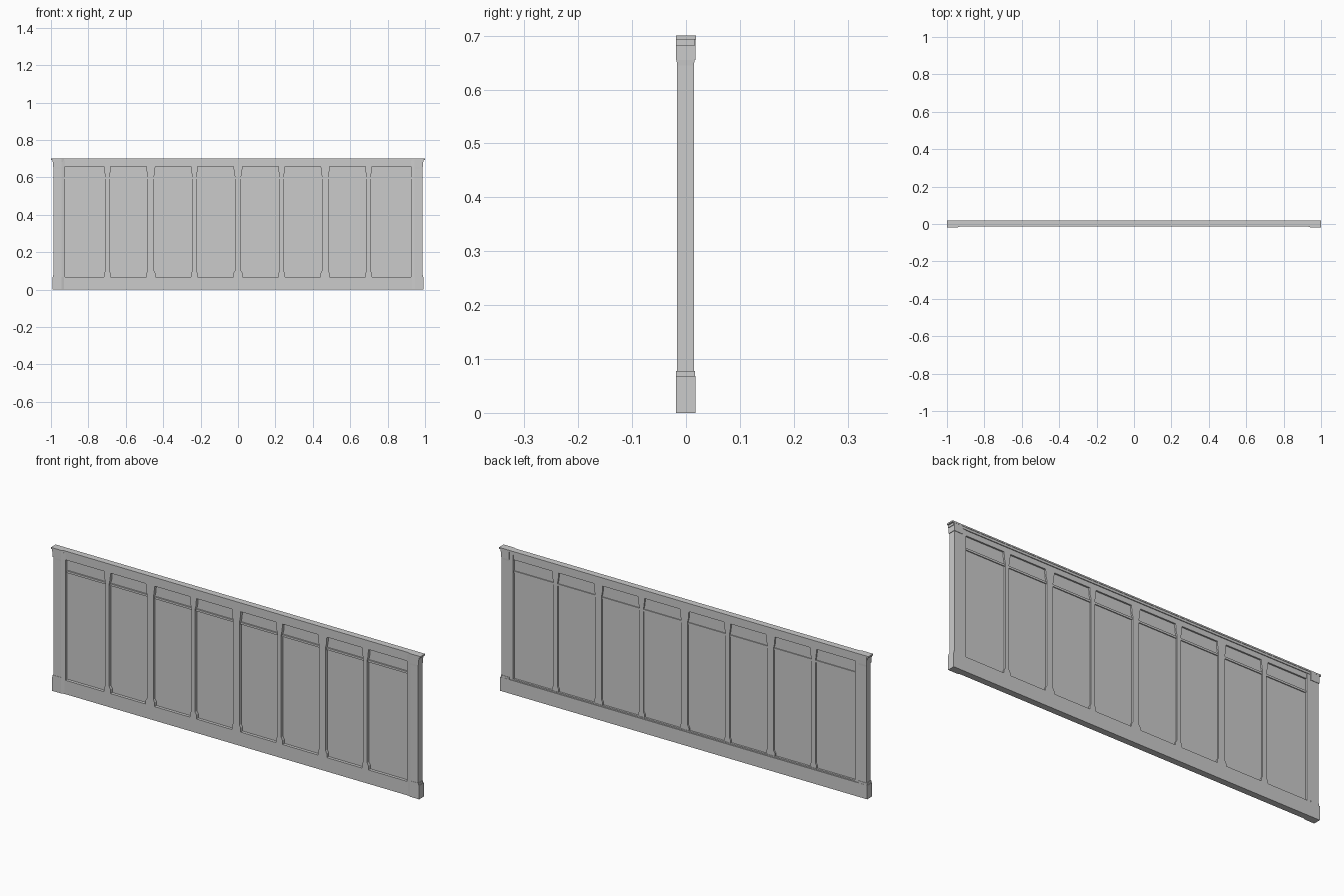
import bpy, bmesh

if "Cube" in bpy.data.objects:
    bpy.data.objects.remove(bpy.data.objects["Cube"])


def prism(name, pts, lo, hi, axis):
    """Extrude a closed 2D outline: axis 'Y' uses (x, z) points, 'Z' uses (x, y)."""
    bm = bmesh.new()

    def place(p, d):
        return (p[0], d, p[1]) if axis == 'Y' else (p[0], p[1], d)
    a = [bm.verts.new(place(p, lo)) for p in pts]
    b = [bm.verts.new(place(p, hi)) for p in pts]
    bm.faces.new(a)
    bm.faces.new(b[::-1])
    n = len(pts)
    for i in range(n):
        j = (i + 1) % n
        bm.faces.new((a[i], b[i], b[j], a[j]))
    bmesh.ops.recalc_face_normals(bm, faces=bm.faces)
    me = bpy.data.meshes.new(name)
    bm.to_mesh(me)
    bm.free()
    ob = bpy.data.objects.new(name, me)
    bpy.context.collection.objects.link(ob)
    return ob


def box(name, x0, x1, y0, y1, z0, z1):
    return prism(name, [(x0, y0), (x1, y0), (x1, y1), (x0, y1)], z0, z1, 'Z')


FRONT, BACK = -0.0135, 0.0125      # frame faces between the end pillars
EDGE = 0.925                       # inner edge of the end pillars
SILL, HEAD = 0.068, 0.657          # bottom and top of the openings


def front_plan(x, y_end, y_back):
    """Plan outline whose front steps forward at both ends."""
    return [(-x, y_end), (-0.945, y_end), (-0.93, FRONT), (0.93, FRONT),
            (0.945, y_end), (x, y_end), (x, y_back), (-x, y_back)]


# Plinth, header and top coping
prism("plinth", front_plan(0.993, -0.0183, 0.0178), 0, SILL, 'Z')
box("header", -EDGE, EDGE, FRONT, BACK, HEAD, 0.692)
prism("cornice", front_plan(0.993, -0.0183, 0.0165), 0.682, 0.693, 'Z')
prism("coping", front_plan(1.0, -0.0185, 0.0182), 0.693, 0.70, 'Z')

# End pillars: shaft, base block and flared cap
for s, side in ((-1, "left"), (1, "right")):
    shaft = [(s * 0.987, -0.017), (s * 0.945, -0.017), (s * EDGE, FRONT),
             (s * EDGE, 0.015), (s * 0.987, 0.015)]
    prism(side + "_pillar", shaft, SILL, 0.69, 'Z')
    xs = sorted((s * 0.99, s * 0.945))
    box(side + "_pillar_base", *xs, -0.0183, 0.0168, SILL, 0.078)
    cap = prism(side + "_pillar_cap",
                [(xs[0], -0.0183), (xs[1], -0.0183), (xs[1], 0.0178), (xs[0], 0.0178)],
                0.645, 0.693, 'Z')
    block = cap.data.vertices
    for v in list(block)[:4]:           # taper the lower rim into the shaft
        v.co.y = -0.017 if v.co.y < 0 else 0.015
        if abs(v.co.x) > 0.96:
            v.co.x = s * 0.987
    box(side + "_cap_block", *xs, -0.0184, 0.0179, 0.655, 0.692)

# Mullions, alternately wide and narrow, with widened foot and head
WIDE, NARROW, FLARE = 0.017, 0.0105, 0.007
mullions = [(-0.698, NARROW), (-0.466, WIDE), (-0.233, NARROW), (0, WIDE),
            (0.233, NARROW), (0.466, WIDE), (0.698, NARROW)]
for i, (x, w) in enumerate(mullions):
    half = [(w + FLARE, SILL), (w + FLARE, 0.088), (w, 0.1),
            (w, 0.605), (w + FLARE * 0.6, 0.622), (w + FLARE, HEAD)]
    pts = [(x + a, z) for a, z in half] + [(x - a, z) for a, z in reversed(half)]
    prism(f"mullion_{i + 1}", pts, FRONT, BACK, 'Y')

# Recessed panes with a transom bar in every bay
edges = [(-EDGE, 0)] + mullions + [(EDGE, 0)]
for i in range(8):
    x0 = edges[i][0] + edges[i][1]
    x1 = edges[i + 1][0] - edges[i + 1][1]
    box(f"pane_{i + 1}", x0, x1, 0.001, 0.005, SILL, HEAD)
    box(f"transom_{i + 1}", x0, x1, -0.006, 0.0095, 0.591, 0.601)

# Raised lip below the panes on the back
box("back_sill", -EDGE, EDGE, 0.003, 0.0145, SILL, 0.074)
